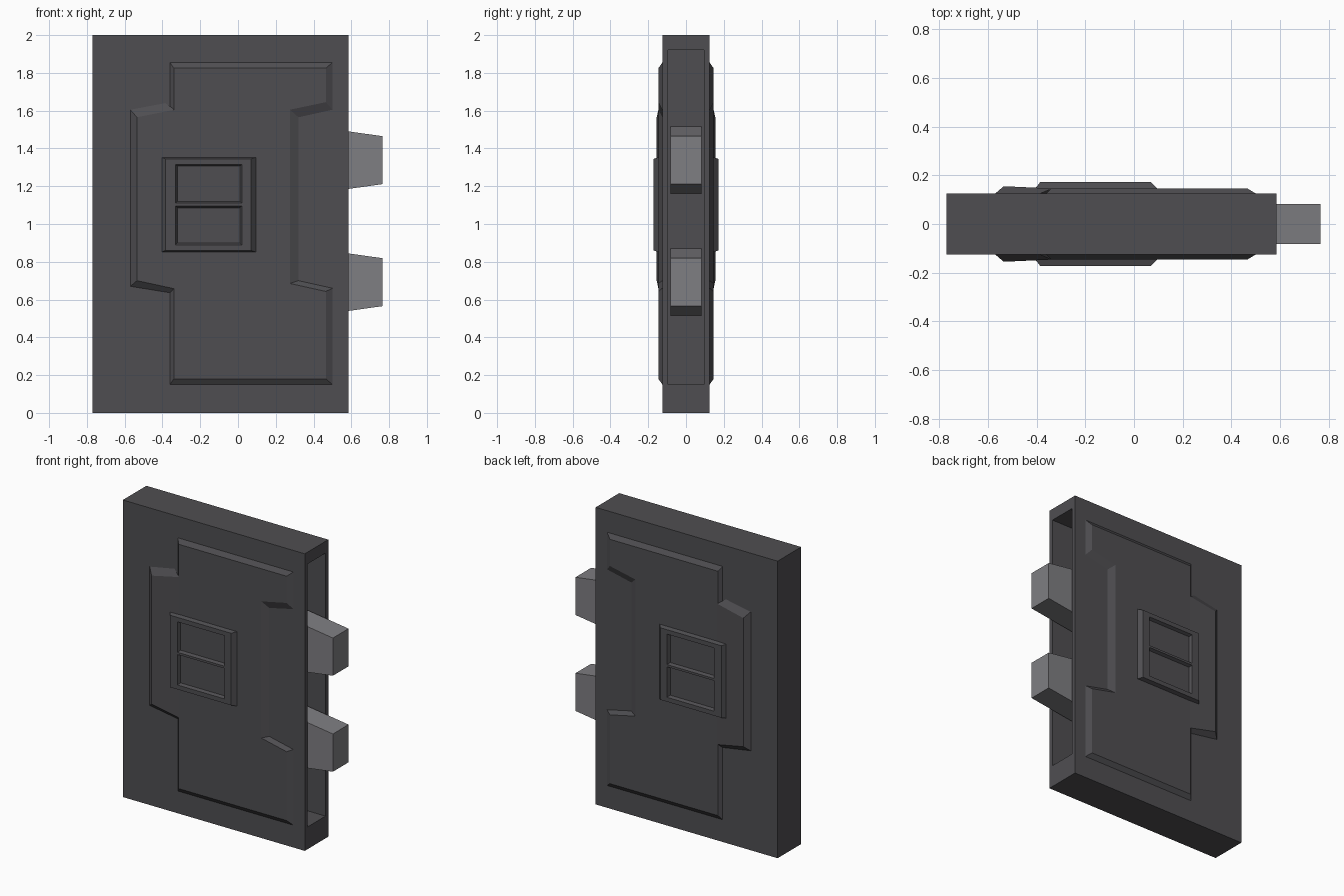
import bpy, bmesh

if "Cube" in bpy.data.objects:
    bpy.data.objects.remove(bpy.data.objects["Cube"])

def material(name, c):
    m = bpy.data.materials.new(name)
    m.diffuse_color = (*c, 1)
    m.use_nodes = True
    m.node_tree.nodes["Principled BSDF"].inputs["Base Color"].default_value = m.diffuse_color
    return m

DARK = material("dark steel", (0.078, 0.076, 0.083))
LIGHT = material("light steel", (0.212, 0.209, 0.223))

def finish(name, bm, mat):
    bmesh.ops.recalc_face_normals(bm, faces=bm.faces)
    me = bpy.data.meshes.new(name)
    bm.to_mesh(me)
    bm.free()
    me.materials.append(mat)
    ob = bpy.data.objects.new(name, me)
    bpy.context.collection.objects.link(ob)

def loft(bm, rings):
    """Bridge equal rings of points and cap both ends; returns the last cap."""
    vs = [[bm.verts.new(p) for p in r] for r in rings]
    n = len(vs[0])
    for a, b in zip(vs, vs[1:]):
        for i in range(n):
            bm.faces.new((a[i], a[(i + 1) % n], b[(i + 1) % n], b[i]))
    bm.faces.new(vs[0][::-1])
    return bm.faces.new(vs[-1])

def rect_x(x, y, z0, z1):
    return [(x, -y, z0), (x, y, z0), (x, y, z1), (x, -y, z1)]

# door slab with a deep slot in its right edge
bm = bmesh.new()
loft(bm, [rect_x(-0.77, 0.125, 0, 2), rect_x(0.585, 0.125, 0, 2),
          rect_x(0.585, 0.095, 0.15, 1.92), rect_x(0.405, 0.095, 0.15, 1.92)])
finish("door_slab", bm, DARK)

# tapered locking teeth
for name, z in (("lower_tooth", 0.692), ("upper_tooth", 1.338)):
    bm = bmesh.new()
    loft(bm, [rect_x(0.40, 0.083, z - 0.178, z + 0.178),
              rect_x(0.765, 0.083, z - 0.127, z + 0.127)])
    finish(name, bm, LIGHT)

# raised plates: (base x, base z, top x, top z, top height)
H = 0.146
MAIN = [(-0.36, 1.855, -0.34, 1.825, H), (0.50, 1.855, 0.465, 1.825, H),
        (0.50, 1.605, 0.465, 1.645, H), (0.32, 1.565, 0.275, 1.605, H),
        (0.32, 0.70, 0.275, 0.685, H), (0.50, 0.66, 0.465, 0.643, H),
        (0.50, 0.15, 0.465, 0.18, H), (-0.36, 0.15, -0.34, 0.18, H)]
LUG = [(-0.57, 1.605, -0.535, 1.565, 0.155), (-0.385, 1.64, -0.335, 1.605, H),
       (-0.335, 0.632, -0.335, 0.657, H), (-0.57, 0.67, -0.535, 0.70, 0.155)]

for side, s in (("front", -1), ("back", 1)):
    for name, plate in (("panel", MAIN), ("lug", LUG)):
        bm = bmesh.new()
        loft(bm, [[(bx, s * 0.12, bz) for bx, bz, *_ in plate],
                  [(bx, s * 0.125, bz) for bx, bz, *_ in plate],
                  [(tx, s * h, tz) for _, _, tx, tz, h in plate]])
        finish(f"{side}_{name}", bm, DARK)

    # central lock box with two sunken windows
    bm = bmesh.new()
    xs = [-0.385, -0.33, 0.02, 0.07]
    zs = [0.86, 0.89, 1.095, 1.11, 1.315, 1.345]
    grid = [[bm.verts.new((x, s * 0.172, z)) for x in xs] for z in zs]
    windows = []
    for j in range(5):
        for i in range(3):
            q = [grid[j][i], grid[j][i + 1], grid[j + 1][i + 1], grid[j + 1][i]]
            f = bm.faces.new(q if s < 0 else q[::-1])
            if i == 1 and j in (1, 3):
                windows.append(f)
    rim = [e for e in bm.edges if e.is_boundary]
    skirt = bmesh.ops.extrude_edge_only(bm, edges=rim)["geom"]
    for v in (g for g in skirt if isinstance(g, bmesh.types.BMVert)):
        # widen the skirt down to the panel
        if v.co.x < -0.38:
            v.co.x = -0.41
        elif v.co.x > 0.06:
            v.co.x = 0.10
        if v.co.z < 0.87:
            v.co.z = 0.85
        elif v.co.z > 1.34:
            v.co.z = 1.355
        v.co.y = s * 0.14
    bm.normal_update()
    bmesh.ops.inset_individual(bm, faces=windows, thickness=0.013, depth=-0.02)
    finish(f"{side}_lock_box", bm, DARK)
